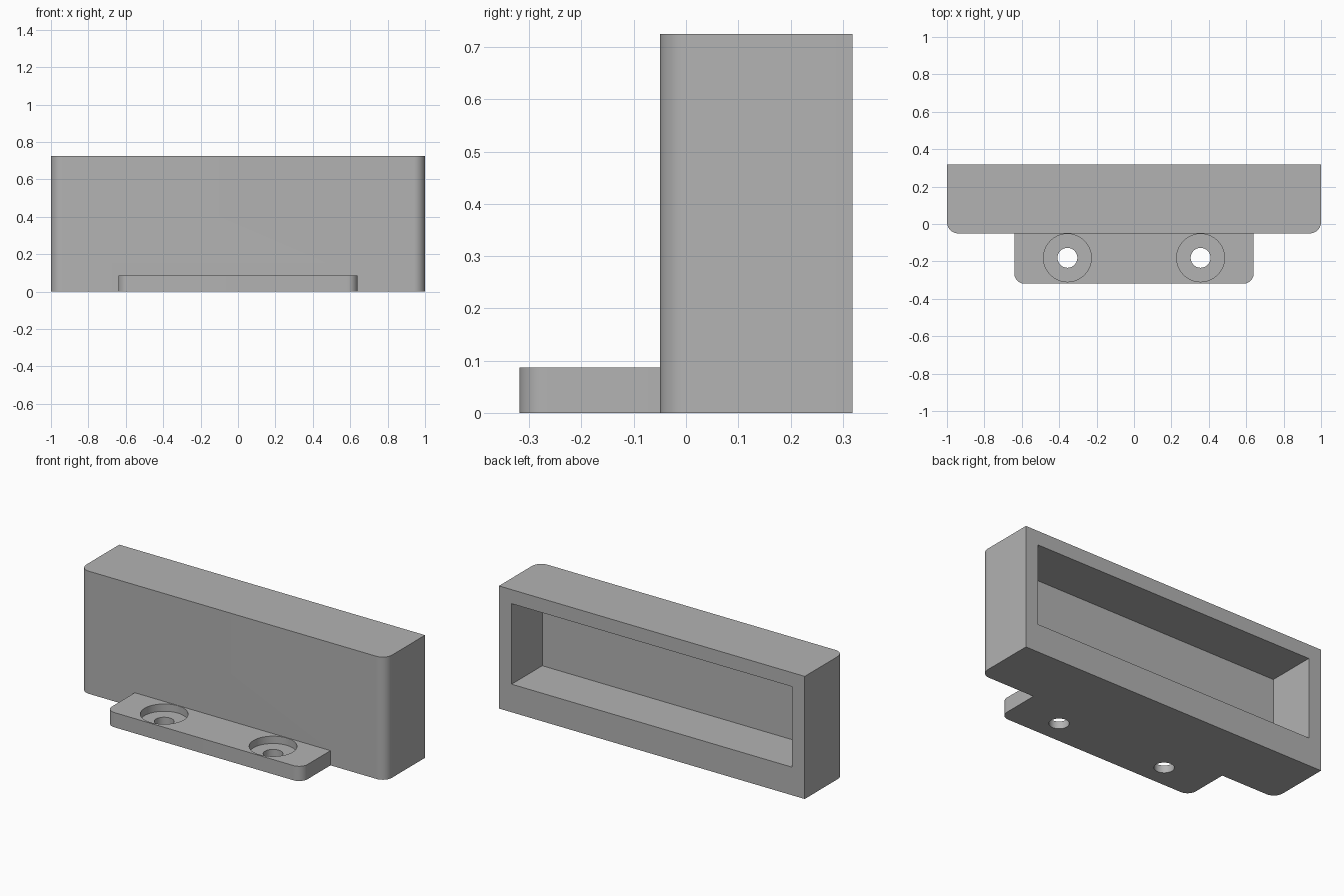
import bpy
import bmesh
from math import cos, sin, pi, radians

cube = bpy.data.objects.get("Cube")
if cube:
    bpy.data.objects.remove(cube, do_unlink=True)

grey = bpy.data.materials.new("plain_grey")
grey.use_nodes = True
colour = (0.45, 0.45, 0.45, 1)
grey.diffuse_color = colour
grey.node_tree.nodes["Principled BSDF"].inputs["Base Color"].default_value = colour

BACK, FACE, FRONT = 0.319, -0.05, -0.319
HEIGHT, TAB_TOP, WALL = 0.725, 0.087, 0.083


def prism(name, outline, z0, z1):
    """Extrude a flat outline upward into a closed solid."""
    bm = bmesh.new()
    base = bm.faces.new([bm.verts.new((x, y, z0)) for x, y in outline])
    top = bmesh.ops.extrude_face_region(bm, geom=[base])["geom"]
    bmesh.ops.translate(bm, vec=(0, 0, z1 - z0),
                        verts=[v for v in top if isinstance(v, bmesh.types.BMVert)])
    bmesh.ops.recalc_face_normals(bm, faces=bm.faces)
    mesh = bpy.data.meshes.new(name)
    bm.to_mesh(mesh)
    bm.free()
    mesh.materials.append(grey)
    obj = bpy.data.objects.new(name, mesh)
    bpy.context.collection.objects.link(obj)
    return obj


def rounded_front(half, front, back, r, steps=12):
    """Rectangle whose two front corners are rounded."""
    arc = [(half - r + r * sin(a), front + r - r * cos(a))
           for a in (i * pi / 2 / steps for i in range(steps + 1))]
    right = arc + [(half, back)]
    return right + [(-x, y) for x, y in reversed(right)]


def circle(x, y, r, n=64):
    return [(x + r * cos(2 * pi * i / n), y + r * sin(2 * pi * i / n)) for i in range(n)]


def combine(target, tool, operation):
    """Apply a boolean, then discard the tool."""
    tool.hide_render = True
    mod = target.modifiers.new("combine", "BOOLEAN")
    mod.operation, mod.solver, mod.object = operation, "EXACT", tool
    bpy.context.view_layer.objects.active = target
    bpy.ops.object.modifier_apply(modifier=mod.name)
    bpy.data.objects.remove(tool, do_unlink=True)


# Upright box joined to its low mounting tab
body = prism("box_with_mounting_tab", rounded_front(1, FACE, BACK, 0.06), 0, HEIGHT)
tab = prism("mounting_tab", rounded_front(0.64, FRONT, FACE + 0.03, 0.055), 0, TAB_TOP)
combine(body, tab, "UNION")

# Rectangular pocket open at the back
inner = 1 - WALL
floor_y = FACE + WALL
pocket = prism("pocket_cutter", [(-inner, floor_y), (inner, floor_y),
                                 (inner, BACK + 0.1), (-inner, BACK + 0.1)],
               2 * WALL, HEIGHT - WALL)
combine(body, pocket, "DIFFERENCE")

# Screw holes with wide recesses
for x in (-0.356, 0.356):
    for radius, bottom in ((0.128, TAB_TOP / 2), (0.053, -0.1)):
        cutter = prism("screw_hole_cutter", circle(x, -0.181, radius), bottom, TAB_TOP + 0.1)
        combine(body, cutter, "DIFFERENCE")

# Smooth the rounded corners and hole walls, keep edges crisp
bpy.ops.object.select_all(action="DESELECT")
body.select_set(True)
bpy.context.view_layer.objects.active = body
bpy.ops.object.shade_smooth_by_angle(angle=radians(30))
